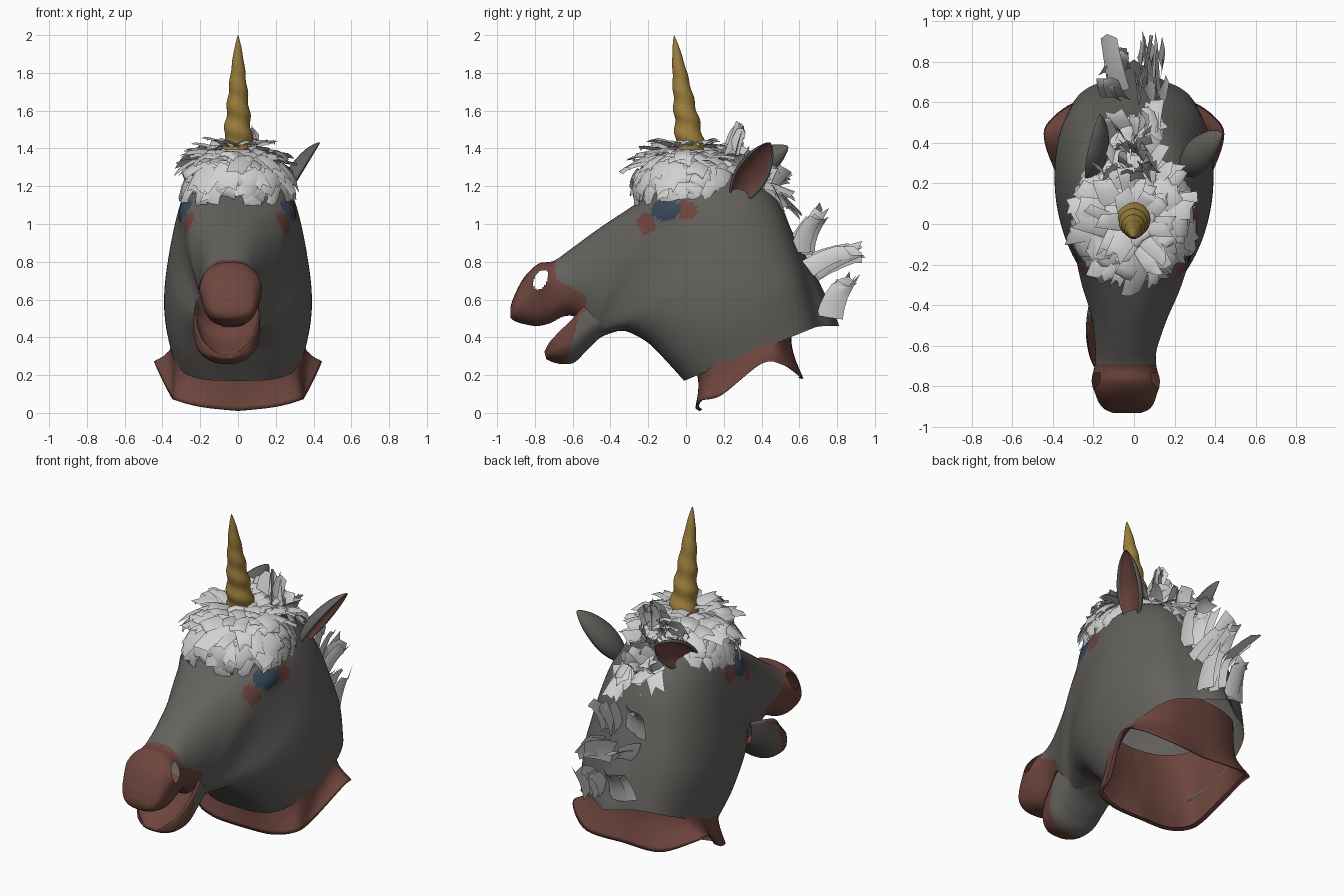
import bpy, math, random
from mathutils import Vector as V

if "Cube" in bpy.data.objects:
    bpy.data.objects.remove(bpy.data.objects["Cube"])

random.seed(7)
rnd = random.uniform


def material(name, rgb):
    m = bpy.data.materials.new(name)
    m.diffuse_color = (*rgb, 1)
    m.use_nodes = True
    m.node_tree.nodes["Principled BSDF"].inputs["Base Color"].default_value = m.diffuse_color
    return m


GREY = material("grey hide", (0.125, 0.120, 0.110))
RED = material("red brown skin", (0.155, 0.060, 0.048))
BLUE = material("dark blue eye", (0.036, 0.062, 0.095))
GOLD = material("gold horn", (0.33, 0.21, 0.045))
WHITE = material("pale hair", (0.64, 0.64, 0.64))


def spline(keys, n):
    """Resample a list of equal-length tuples with a Catmull-Rom curve."""
    out = []
    for i in range(len(keys) - 1):
        a, b, c, d = (keys[min(max(i + k, 0), len(keys) - 1)] for k in (-1, 0, 1, 2))
        for t in (s / n for s in range(n)):
            out.append(tuple(0.5 * (2 * q + (r - p) * t + (2 * p - 5 * q + 4 * r - w) * t * t
                                    + (3 * q - p - 3 * r + w) * t ** 3)
                             for p, q, r, w in zip(a, b, c, d)))
    return out + [tuple(keys[-1])]


def mesh_object(name, verts, faces, mats):
    me = bpy.data.meshes.new(name)
    me.from_pydata([tuple(v) for v in verts], [], faces)
    for m in mats:
        me.materials.append(m)
    me.shade_smooth()
    ob = bpy.data.objects.new(name, me)
    bpy.context.collection.objects.link(ob)
    return ob


def skin(name, rows, mats, cap=False, rule=None, hole=None):
    """Join closed rows of points; rule(centre, column) picks the colour."""
    n = len(rows[0])
    verts = [p for r in rows for p in r]
    faces, colours = [], []
    for i in range(len(rows) - 1):
        for j in range(n):
            k = (j + 1) % n
            f = (i * n + j, i * n + k, (i + 1) * n + k, (i + 1) * n + j)
            c = sum((verts[q] for q in f), V()) / 4
            if not (hole and hole(c)):
                faces.append(f)
                colours.append(rule(c, j) if rule else 0)
    if cap:
        faces.append(tuple((len(rows) - 1) * n + j for j in range(n)))
        colours.append(colours[-1])
    ob = mesh_object(name, verts, faces, mats)
    ob.data.polygons.foreach_set("material_index", colours)


def ring(key, n, trough=False):
    """Cross-section between a top and a bottom point on the centre plane."""
    ty, tz, by, bz, w, k, p, cx = key
    pts = []
    for a in (2 * math.pi * j / n for j in range(n)):
        u, s = math.cos(a), math.sin(a)
        x = cx + w * math.copysign(abs(s) ** p, s) * (1 + k * u)
        if trough and u > 0:
            u = u / 0.4 if u < 0.4 else 1 - (u - 0.4) * 1.6
        pts.append(V((x, (ty + by) / 2 + u * (ty - by) / 2, (tz + bz) / 2 + u * (tz - bz) / 2)))
    return pts


def ellipse(c, y, z, ry, rz):
    return ((c.y - y) / ry) ** 2 + ((c.z - z) / rz) ** 2


# Head: neck opening to nose, keys are top y z, bottom y z, half width, skew, roundness, centre
head_keys = [
    (0.70, 0.46, -0.01, 0.17, 0.35, 0.04, 0.52, 0),
    (0.64, 0.70, -0.10, 0.27, 0.385, 0.04, 0.55, 0),
    (0.585, 0.88, -0.20, 0.37, 0.39, 0.02, 0.64, 0),
    (0.51, 1.08, -0.31, 0.43, 0.37, 0.05, 0.72, 0),
    (0.40, 1.22, -0.38, 0.43, 0.34, 0.15, 0.75, 0),
    (0.22, 1.30, -0.43, 0.42, 0.30, 0.28, 0.72, 0),
    (0.03, 1.28, -0.47, 0.415, 0.265, 0.36, 0.66, -0.005),
    (-0.15, 1.18, -0.51, 0.43, 0.235, 0.30, 0.62, -0.012),
    (-0.32, 1.07, -0.55, 0.47, 0.195, 0.14, 0.7, -0.02),
    (-0.47, 0.97, -0.59, 0.51, 0.168, 0.0, 0.78, -0.03),
    (-0.60, 0.875, -0.65, 0.51, 0.15, -0.05, 0.75, -0.04),
    (-0.70, 0.805, -0.72, 0.475, 0.148, 0.0, 0.68, -0.042),
    (-0.78, 0.79, -0.79, 0.46, 0.152, 0.0, 0.68, -0.04),
    (-0.855, 0.72, -0.865, 0.472, 0.143, 0.0, 0.72, -0.038),
    (-0.905, 0.63, -0.91, 0.488, 0.115, 0.0, 0.75, -0.035),
    (-0.93, 0.56, -0.93, 0.505, 0.07, 0.0, 0.9, -0.035)]


def head_colour(c, j):
    if abs(c.x) > 0.15 and c.z > 0.9:
        if ellipse(c, -0.11, 1.075, 0.08, 0.055) < 1:
            return 2
        return int(ellipse(c, -0.21, 1.0, 0.05, 0.06) < 1 or ellipse(c, 0.0, 1.075, 0.055, 0.05) < 1)
    return int(c.y < -0.69 + 0.16 * min(1, max(0, (0.71 - c.z) / 0.09)))


def nostril(c):
    return abs(c.x + 0.04) > 0.06 and ellipse(c, -0.77 + 0.3 * (c.z - 0.7), 0.705, 0.036, 0.052) < 1


head_rows = [ring(k, 112) for k in spline(head_keys, 9)]
for p in (p for r in head_rows for p in r):
    if p.y > 0.4:  # ridge under the mane
        p.y += 0.11 * math.exp(-(p.x / 0.1) ** 2) * min(1, max(0, (0.98 - p.z) / 0.5))
    if abs(p.x) > 0.14:  # eye swelling
        p.x += math.copysign(0.025 * math.exp(-ellipse(p, -0.11, 1.075, 0.08, 0.06)), p.x)
    if p.y < -0.6 and abs(p.x + 0.04) > 0.06:  # nostril swelling
        p.x += math.copysign(0.024 * math.exp(-ellipse(p, -0.78, 0.695, 0.07, 0.07)), p.x + 0.04)
skin("head", head_rows, (GREY, RED, BLUE), cap=True, rule=head_colour, hole=nostril)

# Lower jaw with a trough between the lips
jaw_keys = [
    (-0.34, 0.62, -0.34, 0.44, 0.16, 0, 0.8, -0.05),
    (-0.45, 0.60, -0.45, 0.40, 0.172, 0, 0.8, -0.06),
    (-0.54, 0.57, -0.53, 0.325, 0.176, 0.05, 0.85, -0.06),
    (-0.60, 0.505, -0.59, 0.268, 0.17, 0.1, 0.9, -0.06),
    (-0.665, 0.44, -0.65, 0.258, 0.155, 0.12, 0.9, -0.06),
    (-0.72, 0.38, -0.705, 0.268, 0.125, 0.12, 0.9, -0.06),
    (-0.75, 0.325, -0.74, 0.285, 0.07, 0, 0.9, -0.06)]


def jaw_colour(c, j):
    inside = math.cos(2 * math.pi * (j + 0.5) / 64) > 0.3
    return int(c.y < -0.565 - 0.3 * (0.5 - c.z) or (inside and c.y < -0.45))


skin("lower_jaw", [ring(k, 64, True) for k in spline(jaw_keys, 8)], (GREY, RED),
     cap=True, rule=jaw_colour)


# Collar: closed lining inside the neck that flares out below it
def mirrored(pts):
    half = spline(pts, 6)
    return [V(p) for p in half] + [V((-x, y, z)) for x, y, z in half[-2:0:-1]]


top = mirrored([(0, -0.02, 0.52), (0.17, 0.0, 0.53), (0.30, 0.08, 0.55), (0.345, 0.24, 0.57),
                (0.345, 0.40, 0.58), (0.31, 0.49, 0.58), (0.16, 0.55, 0.58), (0, 0.56, 0.58)])
mid = mirrored([(0, 0.06, 0.20), (0.18, 0.07, 0.22), (0.31, 0.13, 0.25), (0.345, 0.28, 0.30),
                (0.355, 0.40, 0.34), (0.33, 0.49, 0.36), (0.18, 0.55, 0.36), (0, 0.56, 0.36)])
low = mirrored([(0, 0.07, 0.01), (0.19, 0.05, 0.03), (0.325, 0.08, 0.065), (0.36, 0.19, 0.095),
                (0.44, 0.40, 0.26), (0.415, 0.51, 0.255), (0.25, 0.615, 0.19), (0, 0.61, 0.18)])
collar = [[V(p) for p in r] for r in zip(*(spline([tuple(a), tuple(b), tuple(c)], 5)
                                           for a, b, c in zip(top, mid, low)))]
collar.append([V((p.x * 0.93, 0.32 + (p.y - 0.32) * 0.93, p.z + 0.008)) for p in low])
skin("collar", collar, (RED,))


# Ears: rounded grey back, hollow red inside
def ear(name, base, tip, opening):
    base, tip, o = V(base), V(tip), V(opening)
    axis = (tip - base).normalized()
    o = (o - axis * o.dot(axis)).normalized()
    s = axis.cross(o)
    arc = [math.pi * i / 12 for i in range(13)]
    rows = []
    for t, w in spline([(0, 0.045), (0.2, 0.078), (0.45, 0.09), (0.75, 0.066), (0.93, 0.03), (1, 0.005)], 4):
        c = base.lerp(tip, t)
        rows.append([c + s * w * math.cos(a) - o * w * 0.8 * math.sin(a) for a in arc]
                    + [c + s * w * 0.8 * math.cos(a) - o * w * 0.5 * math.sin(a) for a in arc[::-1]])
    skin(name, rows, (GREY, RED), rule=lambda c, j: int(13 <= j < 25))


ear("right_ear", (0.25, 0.27, 1.13), (0.435, 0.445, 1.43), (1, 0.1, -0.3))
ear("left_ear", (-0.22, 0.23, 1.21), (-0.17, 0.54, 1.41), (-1, 0.1, -0.45))

# Spiral horn
horn = []
for t in (i / 80 for i in range(81)):
    r = 0.074 * (1 - t) ** 0.8 + 0.011 * (1 - t ** 8)
    horn.append([])
    for a in (2 * math.pi * j / 32 for j in range(32)):
        q = r * (1 + 0.09 * math.cos(a + t * 11 * math.pi) * (1 - t * t))
        horn[-1].append(V((q * math.cos(a), 0.035 - 0.098 * t + q * math.sin(a), 1.34 + 0.66 * t)))
skin("horn", horn, (GOLD,), cap=True)


# Hair locks: bent strips with torn tips
def lock(verts, faces, root, d, normal, length, width, bend):
    d = d.normalized()
    s = d.cross(normal).normalized()
    n = s.cross(d)
    start = len(verts)
    for i, t in enumerate((0, 0.25, 0.5, 0.75, 1)):
        c = root + d * length * t + bend * t * t
        for e in (-1, 0, 1):
            tear = d * rnd(-0.25, 0.1) * length if i == 4 else V()
            verts.append(c + s * e * width * (1 - 0.25 * t) + n * (1 - abs(e)) * width * 0.25 + tear)
    faces += [(a, a + 1, a + 4, a + 3) for a in (start + i * 3 + j for i in range(4) for j in (0, 1))]


def dome(th, ph, r):
    y = math.sin(th) * math.sin(ph)
    return V((math.sin(th) * math.cos(ph), y * (1.15 if y > 0 else 1.06), math.cos(th))) * r


# Forelock: under-cap plus locks combed outwards from the horn, raised near it
centre = V((0, 0.02, 1.13))
skin("hair_cap", [[centre + dome(1.38 * i / 14, 2 * math.pi * j / 40, 0.275) for j in range(40)]
                  for i in range(1, 15)], (WHITE,))
verts, faces = [], []
for i in range(170):
    th, ph = math.acos(1 - 0.78 * (i + 0.5) / 170), i * 2.39996
    out, down = dome(th, ph, 1), dome(th + math.pi / 2, ph, 1)
    across = V((-math.sin(ph), math.cos(ph), 0))
    lift = rnd(0.3, 1.2) if th < 0.8 else rnd(0.05, 0.6) * (1 - 0.75 * max(0, -out.y))
    lock(verts, faces, centre + out * rnd(0.275, 0.30), down + across * rnd(-0.7, 0.7) + out * lift, out,
         rnd(0.11, 0.19) * (0.7 if th > 1.1 else 1), rnd(0.03, 0.06), out * -rnd(0.03, 0.05))
mesh_object("forelock", verts, faces, (WHITE,))

# Crown mane: locks swept back behind the ears, with a raised tuft
verts, faces = [], []
for i in range(60):
    t = rnd(0, 1)
    root = V((rnd(-0.12, 0.12), 0.18 + 0.28 * t, 1.32 - 0.14 * t))
    lock(verts, faces, root, V((rnd(-0.5, 0.5), 0.45, rnd(-0.6, 1.3) - 0.3 * t)),
         V((rnd(-0.5, 0.5), 0.7, 0.8)), rnd(0.12, 0.2), rnd(0.035, 0.06), V((0, 0.0, -0.03)))
for i in range(7):
    lock(verts, faces, V((rnd(-0.06, 0.1), rnd(0.18, 0.28), 1.32)), V((rnd(-0.3, 0.3), 0.2, 1)),
         V((rnd(-1, 1), 0.6, 0.3)), rnd(0.17, 0.22), rnd(0.035, 0.05), V((0, 0.02, 0)))
mesh_object("crown_mane", verts, faces, (WHITE,))

# Neck mane: broad curls, sideways on the right and facing back on the left
verts, faces = [], []
for y, z, dy, dz in ((0.61, 0.87, 0.1, 1), (0.66, 0.76, 0.6, 0.45), (0.75, 0.53, 0.15, 1)):
    for x in (-0.11, -0.07, 0.02, 0.06, 0.09, 0.12):
        n = V((1, rnd(0, 0.5), rnd(0, 0.4))) if x > 0 else V((rnd(-0.5, 0.1), 1, 0.5))
        lock(verts, faces, V((x, y + rnd(-0.02, 0.02), z + rnd(-0.03, 0.03))),
             V((rnd(-0.2, 0.2), dy, dz + rnd(-0.15, 0.15))), n,
             rnd(0.19, 0.26), rnd(0.05, 0.075), V((0, 0.07, -0.02)))
mesh_object("neck_mane", verts, faces, (WHITE,))
